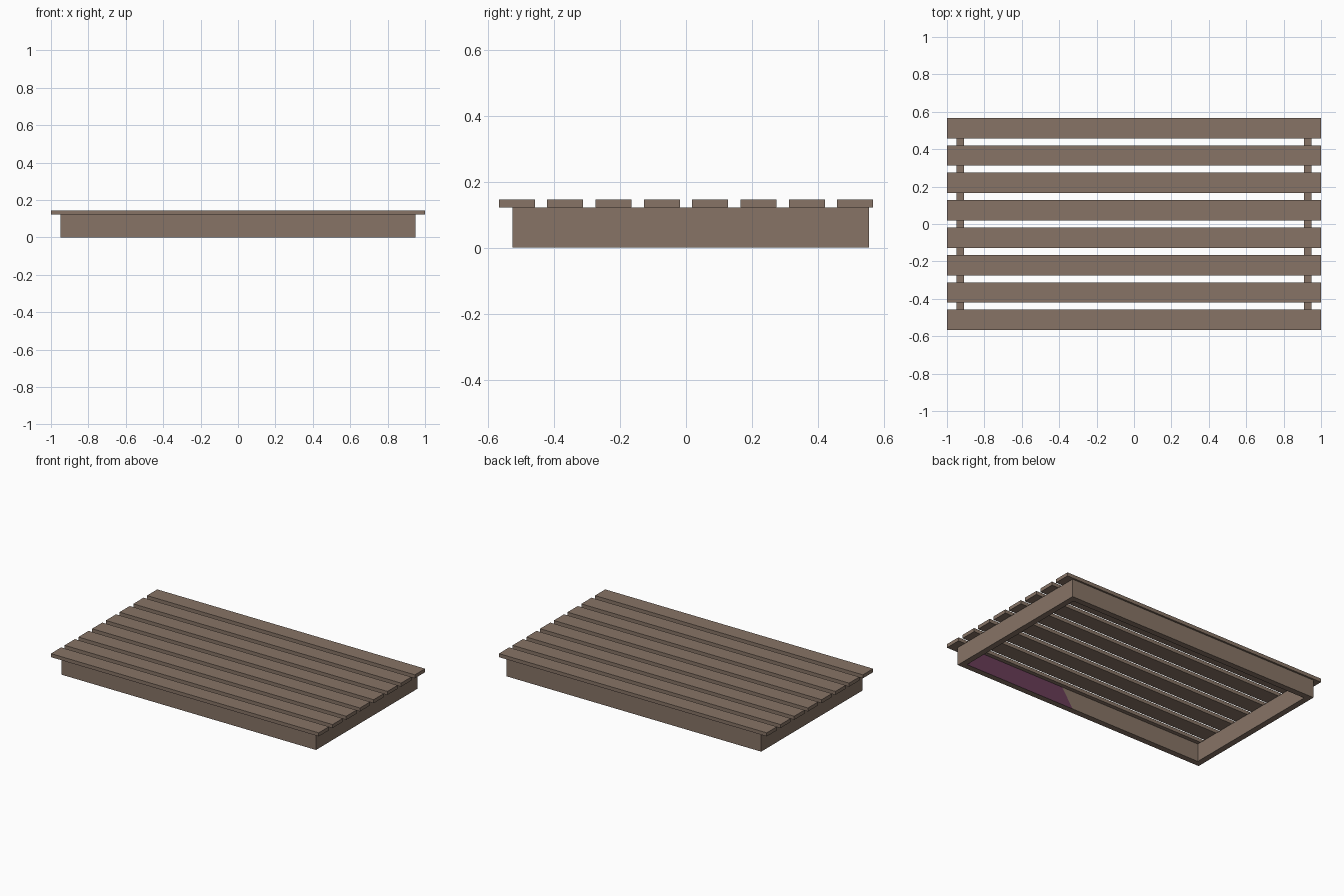
import bpy, bmesh
from mathutils import Vector

if "Cube" in bpy.data.objects:
    bpy.data.objects.remove(bpy.data.objects["Cube"])


def material(name, rgb):
    m = bpy.data.materials.new(name)
    m.diffuse_color = (*rgb, 1)
    m.use_nodes = True
    m.node_tree.nodes["Principled BSDF"].inputs["Base Color"].default_value = m.diffuse_color
    return m


WOOD = material("brown_wood", (0.242, 0.174, 0.133))
PURPLE = material("purple_paint", (0.138, 0.045, 0.095))


def box(name, lo, hi):
    lo, hi = Vector(lo), Vector(hi)
    bm = bmesh.new()
    bmesh.ops.create_cube(bm, size=1)
    for v in bm.verts:
        v.co = (lo + hi) / 2 + v.co * (hi - lo)
    mesh = bpy.data.meshes.new(name)
    bm.to_mesh(mesh)
    bm.free()
    mesh.materials.append(WOOD)
    obj = bpy.data.objects.new(name, mesh)
    bpy.context.collection.objects.link(obj)
    return obj


DECK, TOP, T = 0.121, 0.145, 0.04
X, Y0, Y1 = 0.95, -0.525, 0.555

# Deck slats
for i in range(8):
    y = -0.5125 + i * 1.025 / 7
    box(f"slat_{i + 1}", (-1, y - 0.0545, DECK), (1, y + 0.0545, TOP))

# Frame: long rails with end rails between them
front = box("front_rail", (-X, Y0, 0), (X, Y0 + T, DECK))
box("back_rail", (-X, Y1 - T, 0), (X, Y1, DECK))
for side, x in (("left", -X), ("right", X - T)):
    box(f"{side}_rail", (x, Y0 + T, 0), (x + T, Y1 - T, DECK))

# Painted patch on the inner face of the front rail, with a slanted end
front.data.materials.append(PURPLE)
bm = bmesh.new()
bm.from_mesh(front.data)
inner = [f for f in bm.faces if f.normal.y > 0.9][0]
for co, no in (((0.077, 0, 0), (0.121, 0, -0.083)), ((X - T, 0, 0), (1, 0, 0))):
    faces = [f for f in bm.faces if f.normal.y > 0.9]
    geom = set(faces)
    for f in faces:
        geom.update(f.verts, f.edges)
    bmesh.ops.bisect_plane(bm, geom=list(geom), plane_co=co, plane_no=no)
bm.normal_update()
for f in bm.faces:
    if f.normal.y > 0.9 and 0.2 < f.calc_center_median().x < X - T:
        f.material_index = 1
bm.to_mesh(front.data)
bm.free()
